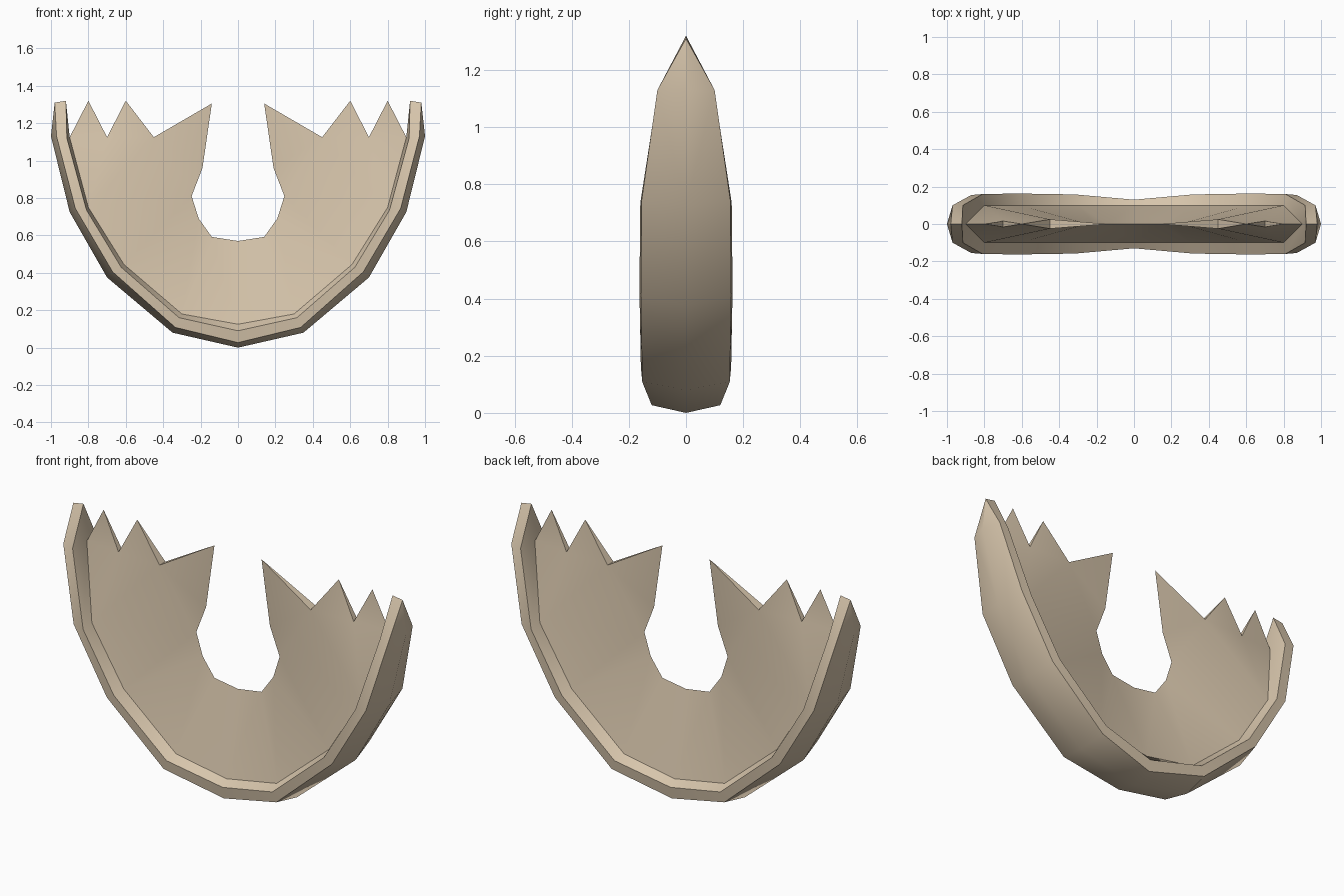
import bpy, bmesh

if "Cube" in bpy.data.objects:
    bpy.data.objects.remove(bpy.data.objects["Cube"])

bone = bpy.data.materials.new("beige")
bone.diffuse_color = (0.68, 0.56, 0.41, 1)
bone.use_nodes = True
bone.node_tree.nodes["Principled BSDF"].inputs["Base Color"].default_value = bone.diffuse_color


def mirrored_part(name, faces):
    """Mirror a quarter (x >= 0, y <= 0) across both planes, weld and shade."""
    bm = bmesh.new()
    for sx in (1, -1):
        for sy in (1, -1):
            for f in faces:
                bm.faces.new([bm.verts.new((x * sx, y * sy, z)) for x, y, z in f])
    bmesh.ops.remove_doubles(bm, verts=bm.verts, dist=0.0005)
    bmesh.ops.recalc_face_normals(bm, faces=bm.faces)
    me = bpy.data.meshes.new(name)
    bm.to_mesh(me)
    bm.free()
    me.materials.append(bone)
    ob = bpy.data.objects.new(name, me)
    bpy.context.collection.objects.link(ob)
    bpy.context.view_layer.objects.active = ob
    ob.select_set(True)
    bpy.ops.object.shade_smooth_by_angle(angle=0.52)
    ob.select_set(False)


# Rim rings from bottom centre to the pointed end: tread, shoulder, lip, web joint
tread = [(0, 0, 0), (.35, 0, .08), (.70, 0, .375), (.90, 0, .725), (1, 0, 1.13)]
shoulder = [(0, -.12, .027), (.335, -.153, .108), (.67, -.158, .405),
            (.87, -.155, .745), (.97, -.10, 1.13)]
lip = [(0, -.13, .09), (.315, -.158, .16), (.625, -.163, .43),
       (.81, -.16, .735), (.915, -.10, 1.12)]
joint = [(0, -.10, .125), (.30, -.10, .18), (.61, -.10, .445),
         (.80, -.10, .75), (.90, 0, 1.125)]
tip_out, tip_in = (.98, 0, 1.31), (.92, 0, 1.32)

rim = []
for a, b in ((tread, shoulder), (shoulder, lip), (lip, joint)):
    rim += [(a[i], a[i + 1], b[i + 1], b[i]) for i in range(4)]
rim += [(tread[4], tip_out, shoulder[4]),
        (shoulder[4], tip_out, tip_in, lip[4]),
        (lip[4], tip_in, joint[4])]
mirrored_part("rim", rim)

# Web: thick at the rim, thinning to a knife edge at the notch and teeth
notch = [(0, 0, .57), (.14, 0, .592), (.21, 0, .69), (.248, 0, .81),
         (.19, 0, .96), (.14, 0, 1.305)]
valley1, tooth1 = (.45, -.025, 1.125), (.60, 0, 1.32)
valley2, tooth2 = (.70, -.016, 1.125), (.80, 0, 1.32)

web = [(joint[i], joint[i + 1], notch[i + 1], notch[i]) for i in range(2)]
web += [(joint[2], notch[3], notch[2]), (joint[2], joint[3], notch[3]),
        (joint[3], valley1, notch[3]), (notch[3], valley1, notch[4]),
        (notch[4], valley1, notch[5]),
        (joint[3], valley2, valley1), (valley1, valley2, tooth1),
        (joint[3], joint[4], valley2), (valley2, joint[4], tooth2)]
# Small floors in the valleys between teeth
for left, v, right in ((notch[5], valley1, tooth1), (tooth1, valley2, tooth2)):
    mid = (v[0], 0, v[2])
    web += [(left, v, mid), (mid, v, right)]
mirrored_part("web", web)
